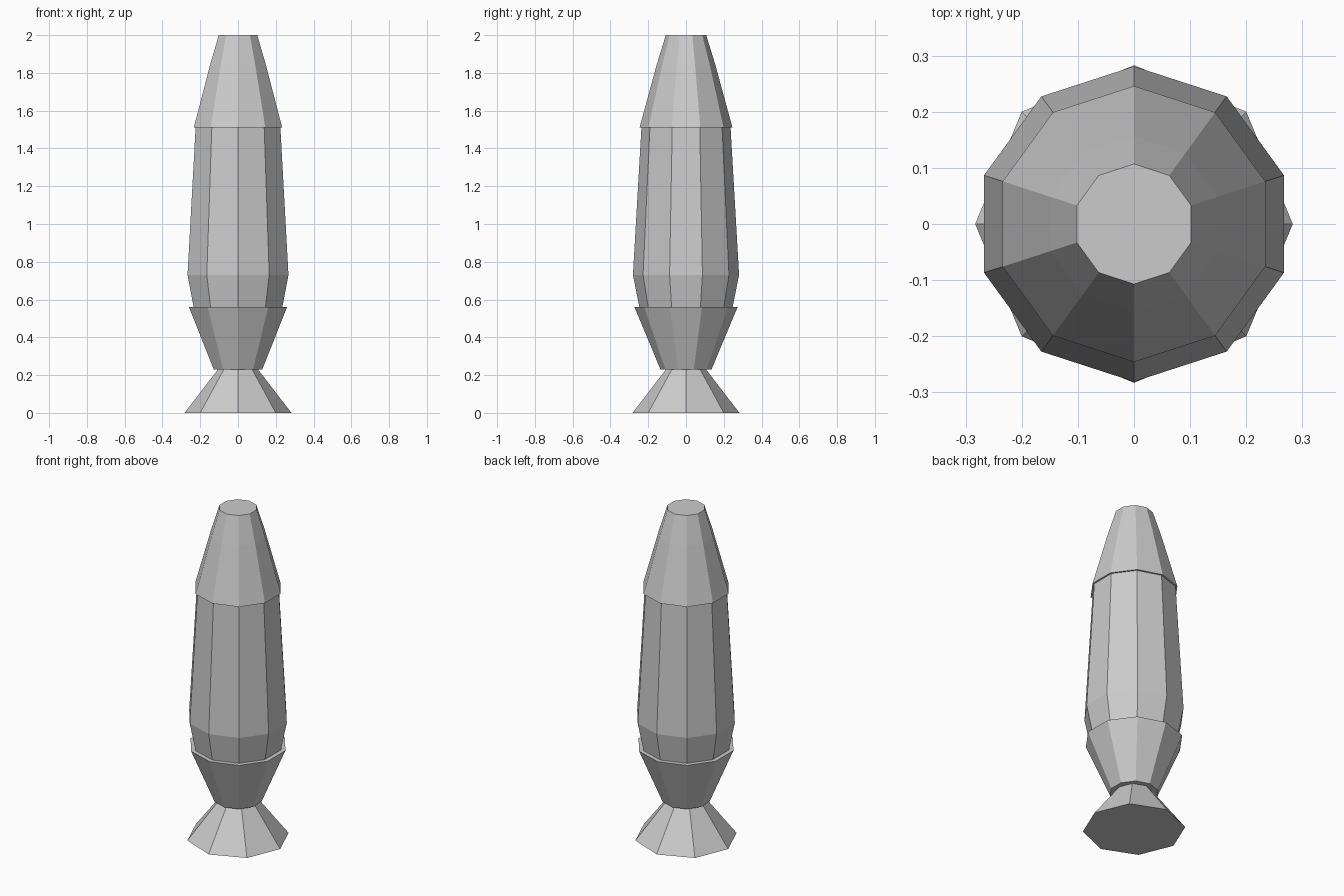
import bpy, bmesh
from math import cos, sin, pi

if "Cube" in bpy.data.objects:
    bpy.data.objects.remove(bpy.data.objects["Cube"])


def turned(name, sides, profile, start=pi / 2):
    """Closed, flat-faced solid turned round z from (radius, z) points, bottom to top."""
    bm = bmesh.new()
    rings = [[bm.verts.new((r * cos(start + 2 * pi * i / sides),
                            r * sin(start + 2 * pi * i / sides), z))
              for i in range(sides)] for r, z in profile]
    for low, high in zip(rings, rings[1:]):
        for i in range(sides):
            j = (i + 1) % sides
            bm.faces.new((low[i], low[j], high[j], high[i]))
    bm.faces.new(rings[0][::-1])
    bm.faces.new(rings[-1])
    mesh = bpy.data.meshes.new(name)
    bm.to_mesh(mesh)
    bm.free()
    obj = bpy.data.objects.new(name, mesh)
    bpy.context.collection.objects.link(obj)
    return obj


# Flared eight-sided foot
turned("lamp_foot", 8, [(0.283, 0.0), (0.106, 0.23)])
# Cup holding the bottle
turned("bottle_holder", 10, [(0.135, 0.23), (0.273, 0.56)])
# Bottle, standing on the cup with a narrow ledge around it
turned("lamp_bottle", 10, [(0.247, 0.56), (0.281, 0.73), (0.236, 1.51)])
# Tapered cap, slightly overhanging the bottle
turned("lamp_cap", 10, [(0.246, 1.51), (0.156, 1.84), (0.107, 2.0)])
